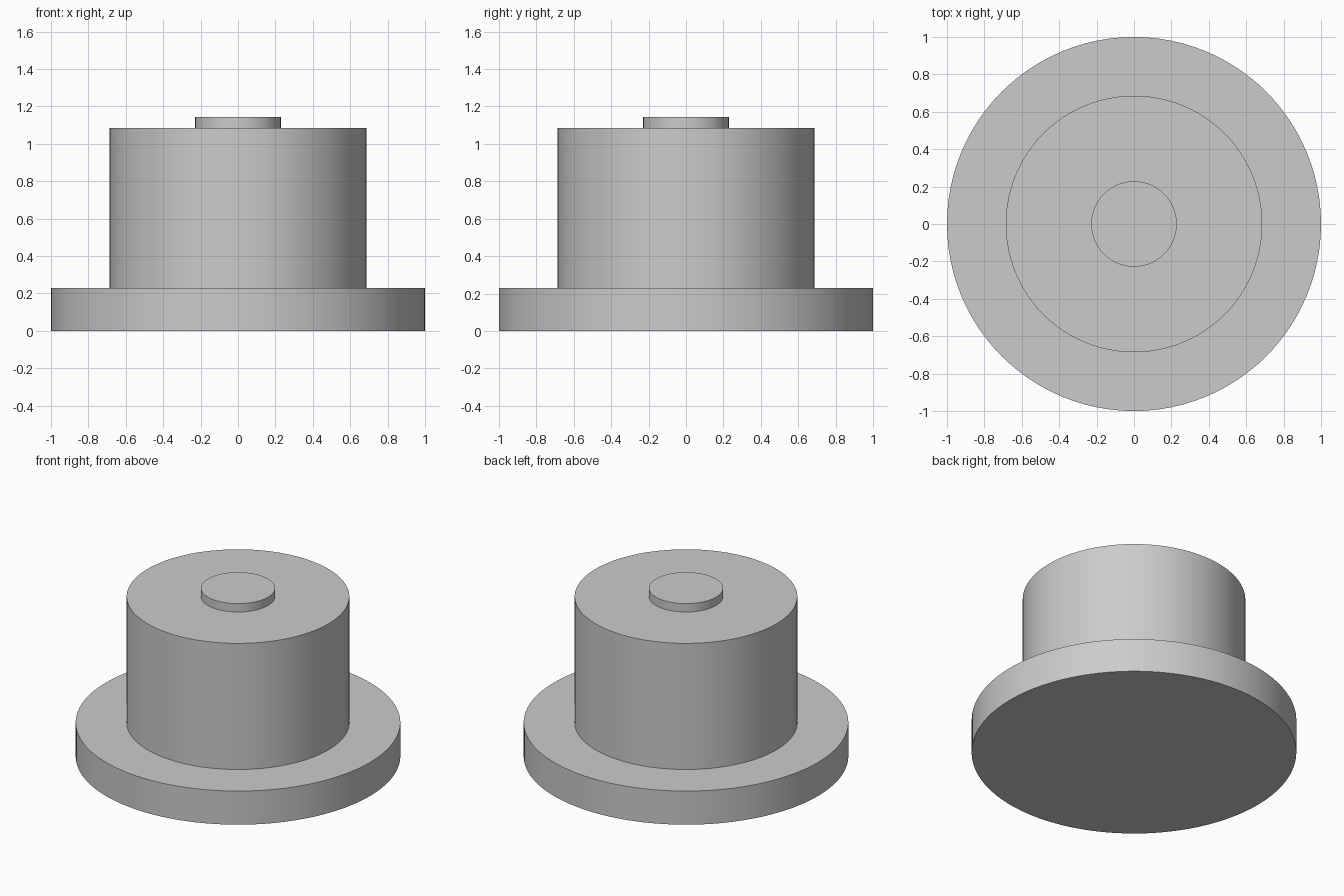
import bpy
import math

cube = bpy.data.objects.get("Cube")
if cube:
    bpy.data.objects.remove(cube, do_unlink=True)

UNIT = 1 / 35  # flange radius is 35 units

# Plain grey material
grey = bpy.data.materials.new("plain_grey")
grey.use_nodes = True
colour = (0.6, 0.6, 0.6, 1)
grey.diffuse_color = colour
grey.node_tree.nodes["Principled BSDF"].inputs["Base Color"].default_value = colour


def disc(name, radius, bottom, top):
    """Upright cylinder between two heights, given in units."""
    bpy.ops.mesh.primitive_cylinder_add(
        vertices=96, radius=radius * UNIT, depth=(top - bottom) * UNIT,
        location=(0, 0, (top + bottom) / 2 * UNIT))
    part = bpy.context.object
    part.name = name
    part.data.materials.append(grey)
    bpy.ops.object.shade_smooth_by_angle(angle=math.radians(30))
    return part


# Stacked round parts, from the ground up
disc("base_flange", 35, 0, 8)
disc("main_body", 24, 8, 38)
disc("top_boss", 8, 38, 40)
